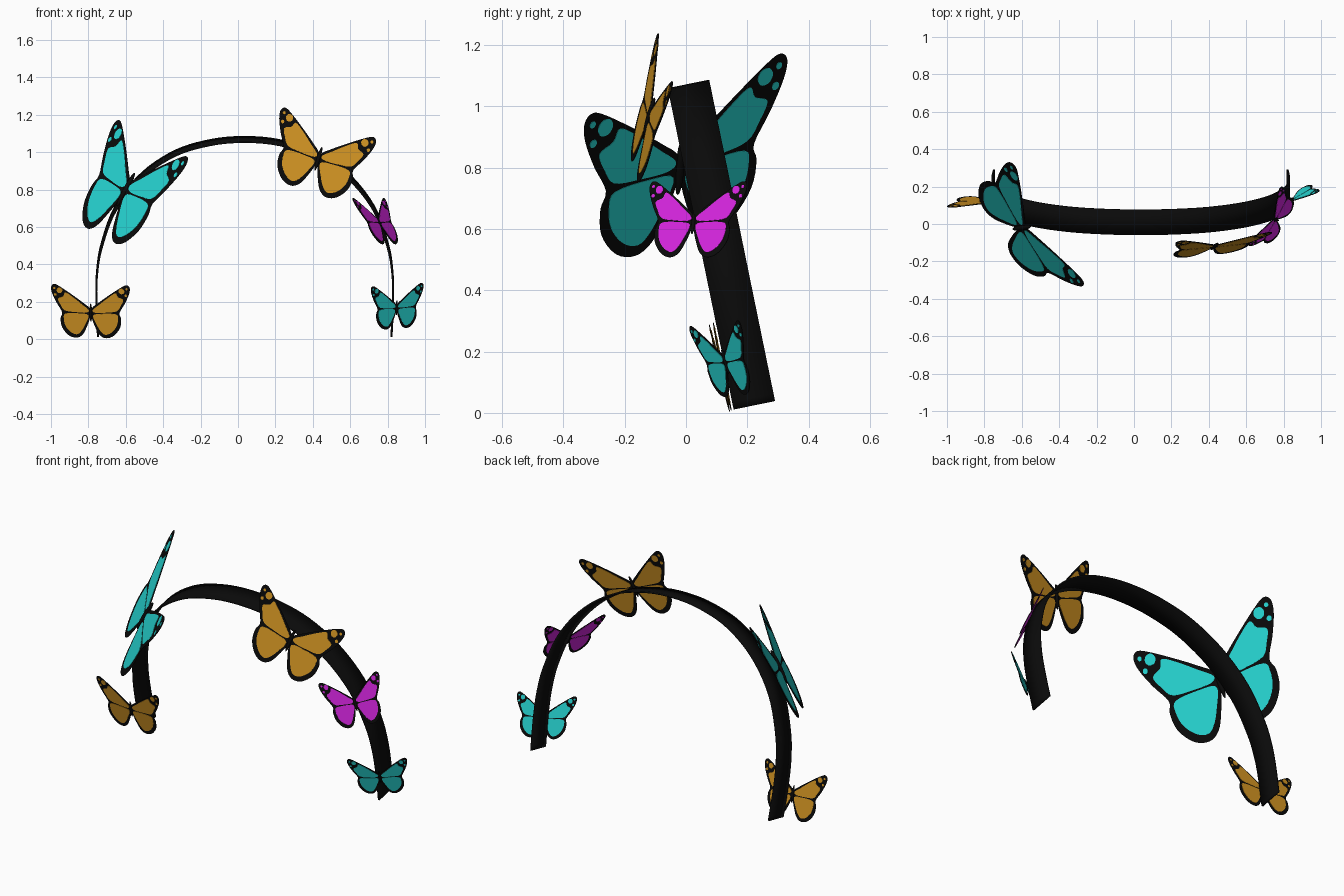
import bpy, bmesh, math
from mathutils import Vector, Matrix

if "Cube" in bpy.data.objects:
    bpy.data.objects.remove(bpy.data.objects["Cube"])


def material(name, rgb):
    m = bpy.data.materials.new(name)
    m.diffuse_color = (*rgb, 1.0)
    m.use_nodes = True
    m.node_tree.nodes["Principled BSDF"].inputs["Base Color"].default_value = m.diffuse_color
    return m


BLACK = material("black", (0.003, 0.003, 0.003))
ORANGE = material("orange", (0.65, 0.30, 0.017))
CYAN = material("cyan", (0.02, 0.67, 0.65))
MAGENTA = material("magenta", (0.65, 0.018, 0.72))


def smooth_path(pts, steps, closed):
    """Catmull-Rom curve through 2D points."""
    pts = [Vector(p) for p in pts]
    n = len(pts)
    pick = (lambda i: pts[i % n]) if closed else (lambda i: pts[min(max(i, 0), n - 1)])
    out = []
    for i in range(n if closed else n - 1):
        a, b, c, d = (pick(i + k) for k in (-1, 0, 1, 2))
        for s in range(steps):
            t = s / steps
            out.append(0.5 * (2 * b + (c - a) * t + (2 * a - 5 * b + 4 * c - d) * t ** 2
                              + (3 * b - a - 3 * c + d) * t ** 3))
    if not closed:
        out.append(pts[-1])
    return out


def finish(name, bm, mat):
    bmesh.ops.recalc_face_normals(bm, faces=bm.faces)
    mesh = bpy.data.meshes.new(name)
    bm.to_mesh(mesh)
    bm.free()
    mesh.materials.append(mat)
    ob = bpy.data.objects.new(name, mesh)
    bpy.context.collection.objects.link(ob)
    return ob


# Headband: a thin tilted strip following an arch
HALF = [(0.785, 0.025), (0.793, 0.2), (0.79, 0.35), (0.765, 0.5), (0.69, 0.70),
        (0.55, 0.875), (0.37, 0.995), (0.18, 1.052)]
arch = [(-x, z) for x, z in HALF] + [(0, 1.068)] + HALF[::-1]
bm = bmesh.new()
side = Vector((0, 0.98, 0.2)) * 0.069
rows = []
for x, z in smooth_path(arch, 5, False):
    mid = Vector((x + 0.036, 0.228 - 0.205 * z, z))
    rows.append([bm.verts.new(mid + side * k) for k in (-1, 1)])
for (a, b), (c, d) in zip(rows, rows[1:]):
    bm.faces.new((a, b, d, c))
band = finish("headband", bm, BLACK)
solid = band.modifiers.new("thickness", "SOLIDIFY")
solid.thickness = 0.01
solid.offset = 0
bpy.context.view_layer.objects.active = band
band.select_set(True)
bpy.ops.object.shade_smooth_by_angle()

# Wing outlines for one side: u outward, v toward the head
WING = [(0.02, 0.1), (0.2, 0.26), (0.5, 0.48), (0.8, 0.68), (0.93, 0.73), (1.0, 0.66),
        (0.98, 0.5), (0.87, 0.25), (0.73, 0.0), (0.77, -0.15), (0.74, -0.38),
        (0.58, -0.59), (0.38, -0.66), (0.22, -0.58), (0.11, -0.38), (0.02, -0.12)]
FORE_PATCH = [(0.05, 0.07), (0.22, 0.215), (0.46, 0.41), (0.64, 0.52), (0.7, 0.42),
              (0.83, 0.35), (0.77, 0.2), (0.66, 0.05), (0.4, 0.01), (0.12, 0.0)]
HIND_PATCH = [(0.06, -0.07), (0.3, -0.02), (0.64, -0.03), (0.69, -0.16), (0.65, -0.35),
              (0.52, -0.51), (0.37, -0.57), (0.26, -0.5), (0.15, -0.32)]


def spot(u, v, r):
    return [(u + r * math.cos(k * math.pi / 3), v + r * math.sin(k * math.pi / 3))
            for k in range(6)]


PATCHES = [FORE_PATCH, HIND_PATCH, spot(0.79, 0.57, 0.075),
           spot(0.9, 0.46, 0.035), spot(0.92, 0.63, 0.03)]


def plates(name, outlines, frame, thick, mat):
    """Mirrored thin plates cut to the outlines, laid in the butterfly's plane."""
    c, u_axis, v_axis = frame
    n = u_axis.cross(v_axis).normalized() * thick
    bm = bmesh.new()
    for outline in outlines:
        for sign in (-1, 1):
            ring = [c + u_axis * (p.x * sign) + v_axis * p.y
                    for p in smooth_path(outline, 4, True)]
            low = [bm.verts.new(p - n / 2) for p in ring]
            high = [bm.verts.new(p + n / 2) for p in ring]
            bm.faces.new(low)
            bm.faces.new(high)
            for i in range(len(ring)):
                j = (i + 1) % len(ring)
                bm.faces.new((low[i], low[j], high[j], high[i]))
    finish(name, bm, mat)
    tri = bpy.data.objects[name].data
    bm = bmesh.new()
    bm.from_mesh(tri)
    bmesh.ops.triangulate(bm, faces=[f for f in bm.faces if len(f.verts) > 4])
    bm.to_mesh(tri)
    bm.free()


def butterfly(name, c, u_axis, v_axis, mat):
    c, u_axis, v_axis = Vector(c), Vector(u_axis), Vector(v_axis)
    frame = (c, u_axis, v_axis)
    plates(name + "_wing_borders", [WING], frame, 0.002, BLACK)
    plates(name + "_wing_patches", PATCHES, frame, 0.005, mat)
    # Slim body along the wing joint
    size = v_axis.length
    v = v_axis.normalized()
    n = u_axis.cross(v_axis).normalized()
    u = v.cross(n)
    basis = Matrix((u * 0.035 * size, n * 0.035 * size, v * 0.24 * size)).transposed()
    bm = bmesh.new()
    bmesh.ops.create_uvsphere(bm, u_segments=10, v_segments=8, radius=1.0,
                              matrix=Matrix.Translation(c) @ basis.to_4x4())
    body = finish(name + "_body", bm, BLACK)
    body.data.shade_smooth()


butterfly("low_left_butterfly", (-0.787, 0.115, 0.142),
          (0.21, -0.007, -0.004), (-0.003, -0.045, 0.205), ORANGE)
butterfly("large_left_butterfly", (-0.60, -0.02, 0.80),
          (0.195, -0.33, -0.105), (0.2, 0.03, 0.375), CYAN)
butterfly("top_butterfly", (0.43, -0.12, 0.965),
          (0.255, 0.025, -0.085), (0.081, 0.073, 0.265), ORANGE)
butterfly("right_butterfly", (0.755, 0.025, 0.625),
          (0.088, 0.158, 0.0), (-0.08, 0.025, 0.178), MAGENTA)
butterfly("low_right_butterfly", (0.848, 0.128, 0.168),
          (0.14, 0.083, 0.01), (0.005, -0.05, 0.17), CYAN)
